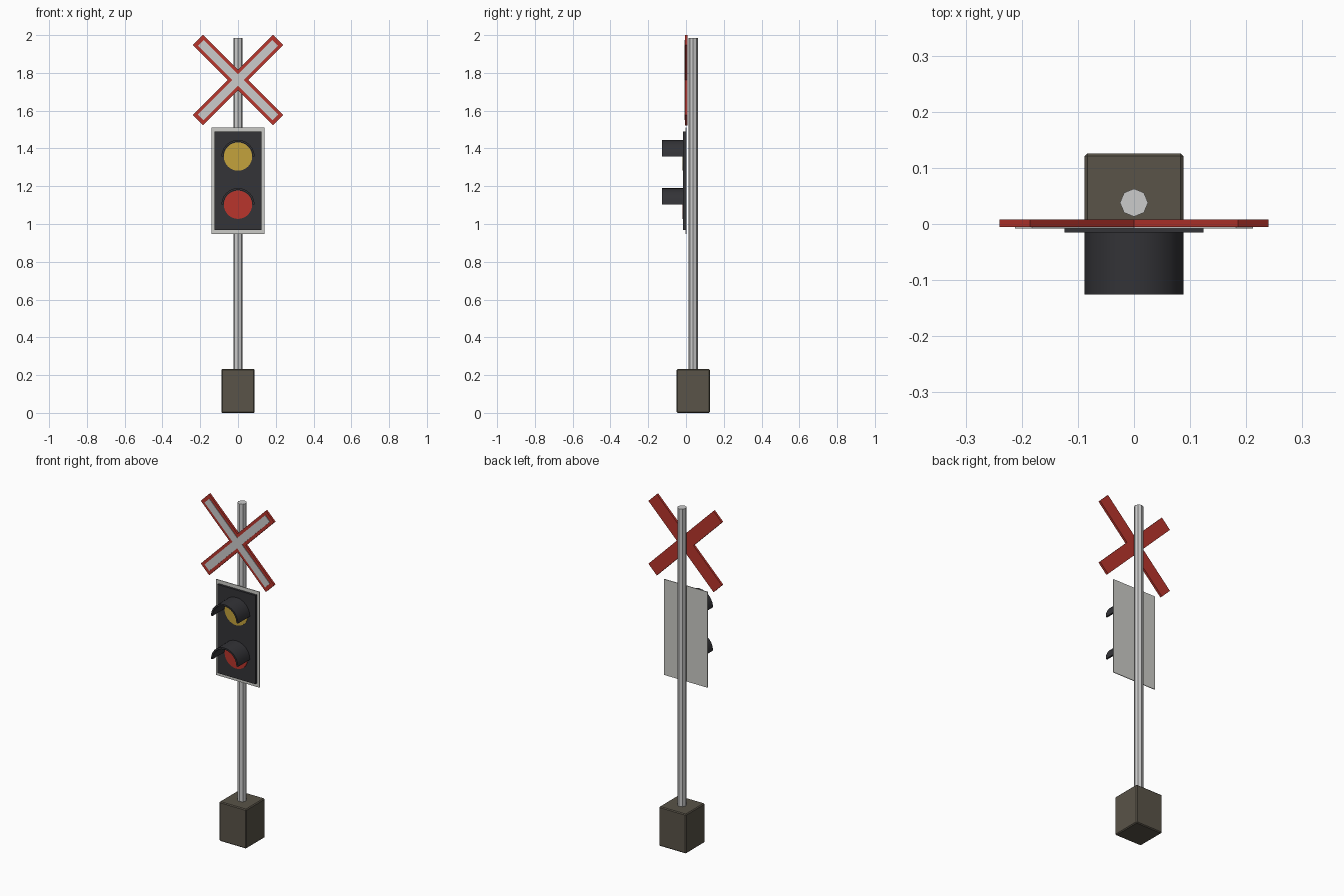
import bpy, bmesh, math
from mathutils import Vector

if "Cube" in bpy.data.objects:
    bpy.data.objects.remove(bpy.data.objects["Cube"])

POLE_Y = 0.038


def material(name, rgb):
    m = bpy.data.materials.new(name)
    m.diffuse_color = (*rgb, 1)
    m.use_nodes = True
    m.node_tree.nodes["Principled BSDF"].inputs["Base Color"].default_value = m.diffuse_color
    return m


RED = material("red", (0.48, 0.035, 0.025))
YELLOW = material("yellow", (0.55, 0.36, 0.045))
DARK = material("dark_housing", (0.033, 0.033, 0.038))
STONE = material("footing", (0.1, 0.087, 0.065))
PALE = material("pale_plate", (0.6, 0.6, 0.57))


def prism(name, outline, y0, y1, mat=None):
    """Extrude an (x, z) outline from y0 (front) to y1 (back)."""
    bm = bmesh.new()
    face = bm.faces.new([bm.verts.new((x, y0, z)) for x, z in outline])
    ext = bmesh.ops.extrude_face_region(bm, geom=[face], use_keep_orig=True)
    verts = [g for g in ext["geom"] if isinstance(g, bmesh.types.BMVert)]
    bmesh.ops.translate(bm, verts=verts, vec=Vector((0, y1 - y0, 0)))
    bmesh.ops.recalc_face_normals(bm, faces=bm.faces)
    mesh = bpy.data.meshes.new(name)
    bm.to_mesh(mesh)
    bm.free()
    ob = bpy.data.objects.new(name, mesh)
    bpy.context.collection.objects.link(ob)
    if mat:
        mesh.materials.append(mat)
    return ob


def rect(w, z0, z1):
    return [(-w, z0), (w, z0), (w, z1), (-w, z1)]


def arc(r, cz, a0, a1, n):
    return [(r * math.cos(math.radians(a0 + (a1 - a0) * i / n)),
             cz + r * math.sin(math.radians(a0 + (a1 - a0) * i / n))) for i in range(n + 1)]


def diagonal_cross(half_len, half_w, cz):
    pts = []
    for k in range(4):
        a = math.radians(45 + 90 * k)
        for u, v in ((half_len, -half_w), (half_len, half_w), (half_w, half_w)):
            pts.append((u * math.cos(a) - v * math.sin(a),
                        cz + u * math.sin(a) + v * math.cos(a)))
    return pts


def smooth(ob):
    bpy.ops.object.select_all(action='DESELECT')
    ob.select_set(True)
    bpy.context.view_layer.objects.active = ob
    bpy.ops.object.shade_smooth_by_angle(angle=math.radians(35))


# Footing block with worn edges
base = prism("footing_block", rect(0.088, 0, 0.232), POLE_Y - 0.088, POLE_Y + 0.088, STONE)
bev = base.modifiers.new("worn_edges", 'BEVEL')
bev.width = 0.005
bev.segments = 1

# Pole
bpy.ops.mesh.primitive_cylinder_add(vertices=8, radius=0.025, depth=1.785,
                                    location=(0, POLE_Y, 0.2 + 1.785 / 2))
pole = bpy.context.object
pole.name = "pole"

# Crossed warning boards with pale stripe
prism("cross_boards", diagonal_cross(0.300, 0.0385, 1.762), -0.005, 0.008, RED)
prism("cross_stripe", diagonal_cross(0.279, 0.0215, 1.762), -0.008, -0.004)

# Backing plate and lamp housing
prism("backing_plate", rect(0.141, 0.946, 1.51), -0.002, 0.002, PALE)
prism("lamp_housing", rect(0.124, 0.967, 1.489), -0.015, -0.001, DARK)

# Lamps with half-round hoods
for label, cz, mat in (("upper", 1.357, YELLOW), ("lower", 1.102, RED)):
    lens = prism(label + "_lens", arc(0.075, cz, 0, 360, 32)[:-1], -0.018, -0.012, mat)
    smooth(lens)
    hood = prism(label + "_hood",
                 arc(0.088, cz, 0, 180, 12) + arc(0.078, cz, 180, 0, 12),
                 -0.126, -0.012, DARK)
    smooth(hood)
